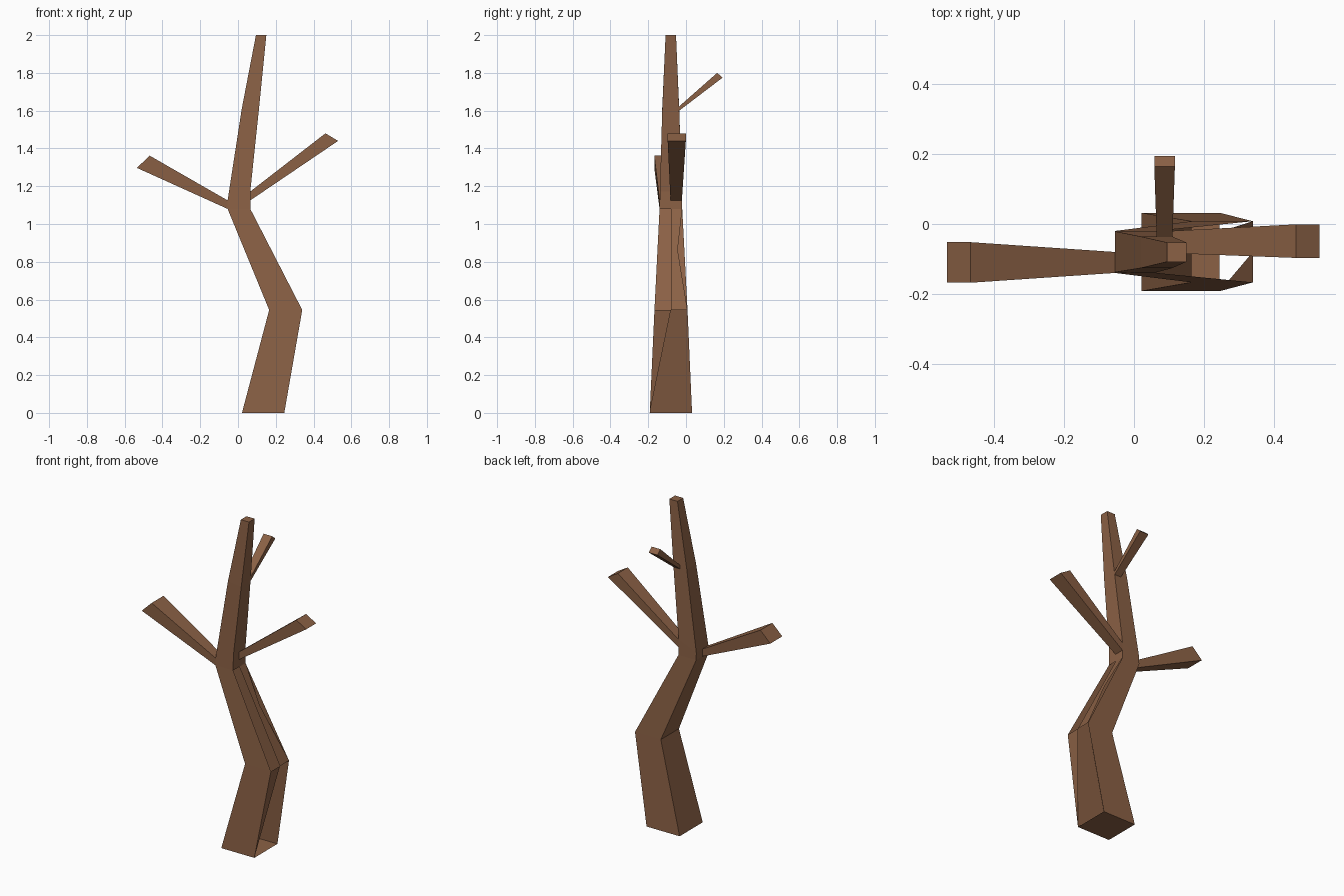
import bpy, bmesh

if "Cube" in bpy.data.objects:
    bpy.data.objects.remove(bpy.data.objects["Cube"])

bark = bpy.data.materials.new("bark")
bark.diffuse_color = (0.26, 0.12, 0.06, 1)
bark.use_nodes = True
bark.node_tree.nodes["Principled BSDF"].inputs["Base Color"].default_value = bark.diffuse_color


def section(x0, x1, y0, y1, z_left, z_right=None):
    """Four corners of a square section: front left, front right, back right, back left."""
    zr = z_left if z_right is None else z_right
    return [(x0, y0, z_left), (x1, y0, zr), (x1, y1, zr), (x0, y1, z_left)]


def loft(name, sections, open_sides=(), cap_start=True, extra=()):
    """Join square sections with flat sides; open_sides holds (segment, side) to skip."""
    bm = bmesh.new()
    rings = [[bm.verts.new(p) for p in s] for s in sections]
    for i in range(len(rings) - 1):
        a, b = rings[i], rings[i + 1]
        for j in range(4):
            if (i, j) not in open_sides:
                k = (j + 1) % 4
                bm.faces.new((a[j], a[k], b[k], b[j]))
    if cap_start:
        bm.faces.new(rings[0][::-1])
    bm.faces.new(rings[-1])
    for tri in extra:
        bm.faces.new([bm.verts.new(p) for p in tri])
    bmesh.ops.remove_doubles(bm, verts=bm.verts, dist=0.0005)
    if not open_sides and cap_start:
        bmesh.ops.recalc_face_normals(bm, faces=bm.faces)
    me = bpy.data.meshes.new(name)
    bm.to_mesh(me)
    bm.free()
    me.materials.append(bark)
    ob = bpy.data.objects.new(name, me)
    bpy.context.collection.objects.link(ob)
    return ob


# Crooked trunk, partly hollow on the lower right side
trunk = [
    section(0.021, 0.245, -0.192, 0.032, 0),
    section(0.165, 0.340, -0.167, 0.008, 0.545),
    section(-0.055, 0.065, -0.14, -0.02, 1.08),
    section(-0.055, 0.065, -0.138, -0.021, 1.125, 1.172),
    section(0.020, 0.110, -0.126, -0.036, 1.61, 1.60),
    section(0.095, 0.150, -0.108, -0.053, 2.0),
]
knee_mid = (0.340, -0.08, 0.545)
fork_mid = (0.065, -0.08, 1.08)
splinters = [
    (trunk[0][1], knee_mid, trunk[1][1]),
    (knee_mid, trunk[1][2], fork_mid),
    (knee_mid, trunk[2][2], fork_mid),
]
loft("trunk", trunk, open_sides={(0, 1), (1, 1)}, extra=splinters)

# Branches widen toward their cut ends and start open on the trunk
loft("left_branch", [
    [(-0.055, -0.08, 1.08), (-0.055, -0.14, 1.08), (-0.055, -0.14, 1.125), (-0.055, -0.08, 1.125)],
    [(-0.535, -0.052, 1.297), (-0.535, -0.168, 1.297), (-0.468, -0.168, 1.362), (-0.468, -0.052, 1.362)],
], cap_start=False)
loft("right_branch", [
    [(0.065, -0.082, 1.125), (0.065, -0.022, 1.125), (0.065, -0.022, 1.172), (0.065, -0.082, 1.172)],
    [(0.530, -0.097, 1.44), (0.530, -0.001, 1.44), (0.463, -0.001, 1.48), (0.463, -0.097, 1.48)],
], cap_start=False)
loft("back_branch", [
    [(0.110, -0.036, 1.60), (0.065, -0.036, 1.60), (0.065, -0.037, 1.622), (0.110, -0.037, 1.622)],
    [(0.117, 0.194, 1.775), (0.058, 0.194, 1.775), (0.058, 0.165, 1.80), (0.117, 0.165, 1.80)],
], cap_start=False)
